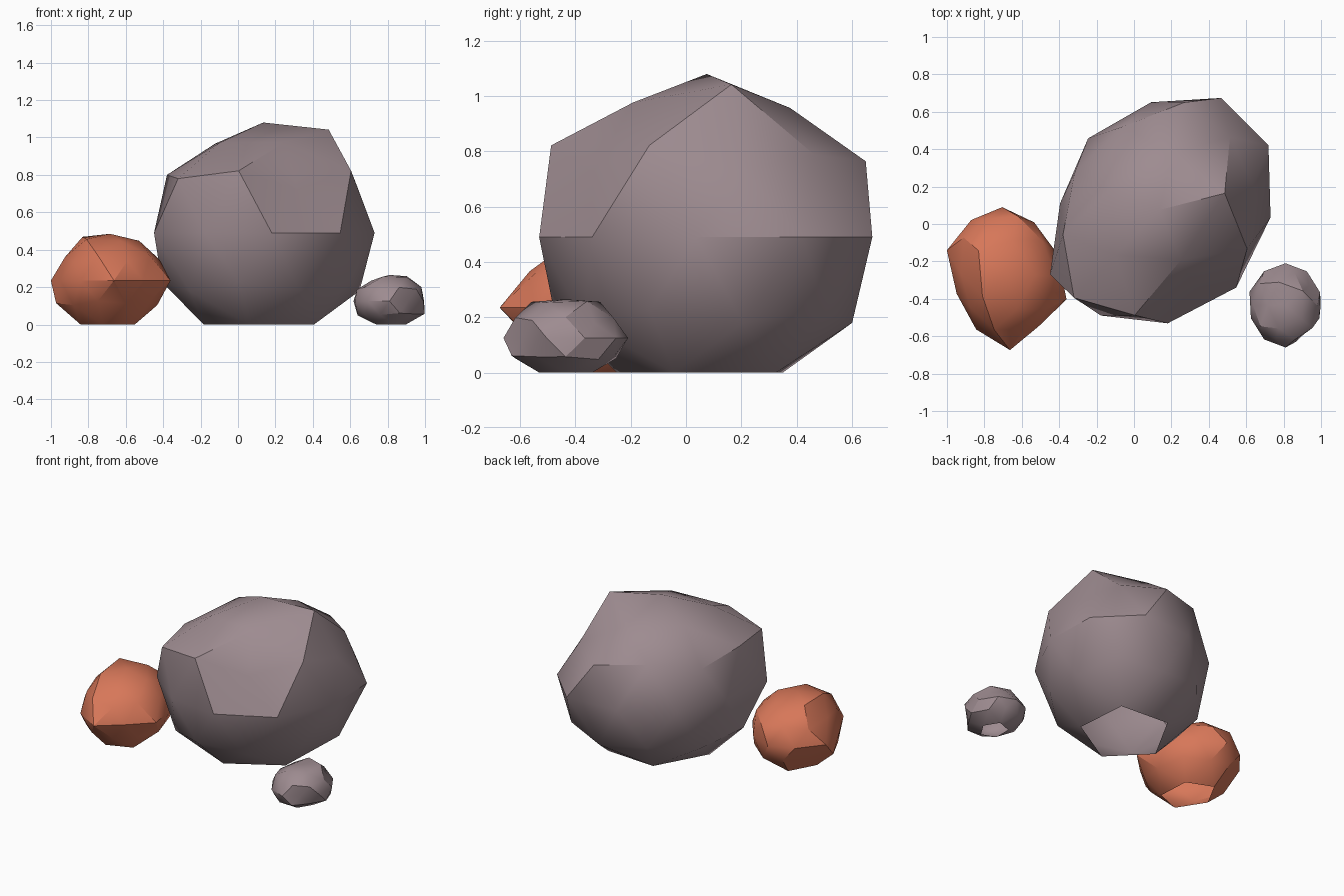
import bpy
import bmesh
import math
from mathutils import Vector

cube = bpy.data.objects.get("Cube")
if cube:
    bpy.data.objects.remove(cube, do_unlink=True)

# Heights of the named vertex rings on a unit icosphere
RINGS = {"crown": 0.851, "shoulder": 0.526, "upper": 0.447, "waist": 0,
         "lower": -0.447, "hip": -0.526, "base": -0.851}


def make_material(name, colour):
    mat = bpy.data.materials.new(name)
    mat.use_nodes = True
    mat.diffuse_color = (*colour, 1)
    shader = next(n for n in mat.node_tree.nodes if n.type == "BSDF_PRINCIPLED")
    shader.inputs["Base Color"].default_value = (*colour, 1)
    return mat


def make_rock(name, mat, centre, axis_a, axis_b, height, **chips):
    """A stretched icosphere whose rings are chipped in or pushed out,
    resting on a flat, open underside."""
    bm = bmesh.new()
    bmesh.ops.create_icosphere(bm, subdivisions=2, radius=1)

    def around(v):
        return (math.degrees(math.atan2(v.co.y, v.co.x)) + 5) % 360

    rings = {ring: sorted((v for v in bm.verts if abs(v.co.z - z) < 0.02), key=around)
             for ring, z in RINGS.items()}
    for ring, factors in chips.items():
        for v, factor in zip(rings[ring], factors):
            v.co *= factor

    a, b = Vector((*axis_a, 0)), Vector((*axis_b, 0))
    up = Vector((0, 0, height))
    for v in bm.verts:
        v.co = Vector(centre) + a * v.co.x + b * v.co.y + up * v.co.z
        if v.co.z < 0.03:
            v.co.z = 0
    bmesh.ops.recalc_face_normals(bm, faces=bm.faces)
    underside = [f for f in bm.faces if all(v.co.z == 0 for v in f.verts)]
    bmesh.ops.delete(bm, geom=underside, context="FACES")

    mesh = bpy.data.meshes.new(name)
    bm.to_mesh(mesh)
    bm.free()
    mesh.materials.append(mat)
    rock = bpy.data.objects.new(name, mesh)
    bpy.context.collection.objects.link(rock)
    bpy.ops.object.select_all(action="DESELECT")
    rock.select_set(True)
    bpy.context.view_layer.objects.active = rock
    bpy.ops.object.shade_smooth_by_angle(angle=math.radians(30))
    return rock


stone = make_material("mauve grey stone", (0.34, 0.26, 0.28))
clay = make_material("orange stone", (0.68, 0.185, 0.1))

# Large boulder with a broad chipped front
make_rock("large_boulder", stone, (0.135, 0.075, 0.49),
          (0.605, 0.154), (-0.045, 0.6), 0.59,
          crown=[1.1, 0.93, 0.95, 0.96, 0.97],
          shoulder=[0.96, 1, 1, 1.07, 1.07],
          upper=[0.93, 1.04, 0.98, 1.1, 0.88],
          waist=[1.04, 1.04, 0.96, 0.97, 0.9, 1.04, 0.98, 1.01, 1.05, 1.01])

# Orange rock on the right side
make_rock("orange_rock", clay, (-0.685, -0.27, 0.235),
          (0.111, -0.351), (0.277, 0.108), 0.25,
          crown=[1, 1, 1, 1.1, 1.04],
          shoulder=[1, 1, 1, 0.95, 1],
          upper=[0.94, 1, 1, 1, 0.93],
          waist=[0.92, 1.12, 1, 0.95, 0.98, 0.97, 1.09, 0.95, 1, 1.1],
          lower=[0.95, 1, 0.95, 1.08, 0.97],
          hip=[0.93, 1, 1, 0.89, 1])

# Small pebble on the left side
make_rock("small_pebble", stone, (0.81, -0.435, 0.125),
          (-0.06, -0.214), (0.185, -0.07), 0.14,
          crown=[1.1, 1.08, 1.12, 1.1, 0.93],
          shoulder=[1, 1.03, 0.96, 1.03, 1],
          upper=[0.95, 1.02, 0.88, 0.9, 1],
          waist=[1, 0.85, 0.98, 1, 1, 1, 1, 1.04, 1, 1],
          lower=[1.02, 1.08, 0.94, 1, 1],
          hip=[1, 0.92, 1.05, 1, 1.03],
          base=[0.85] * 5)
